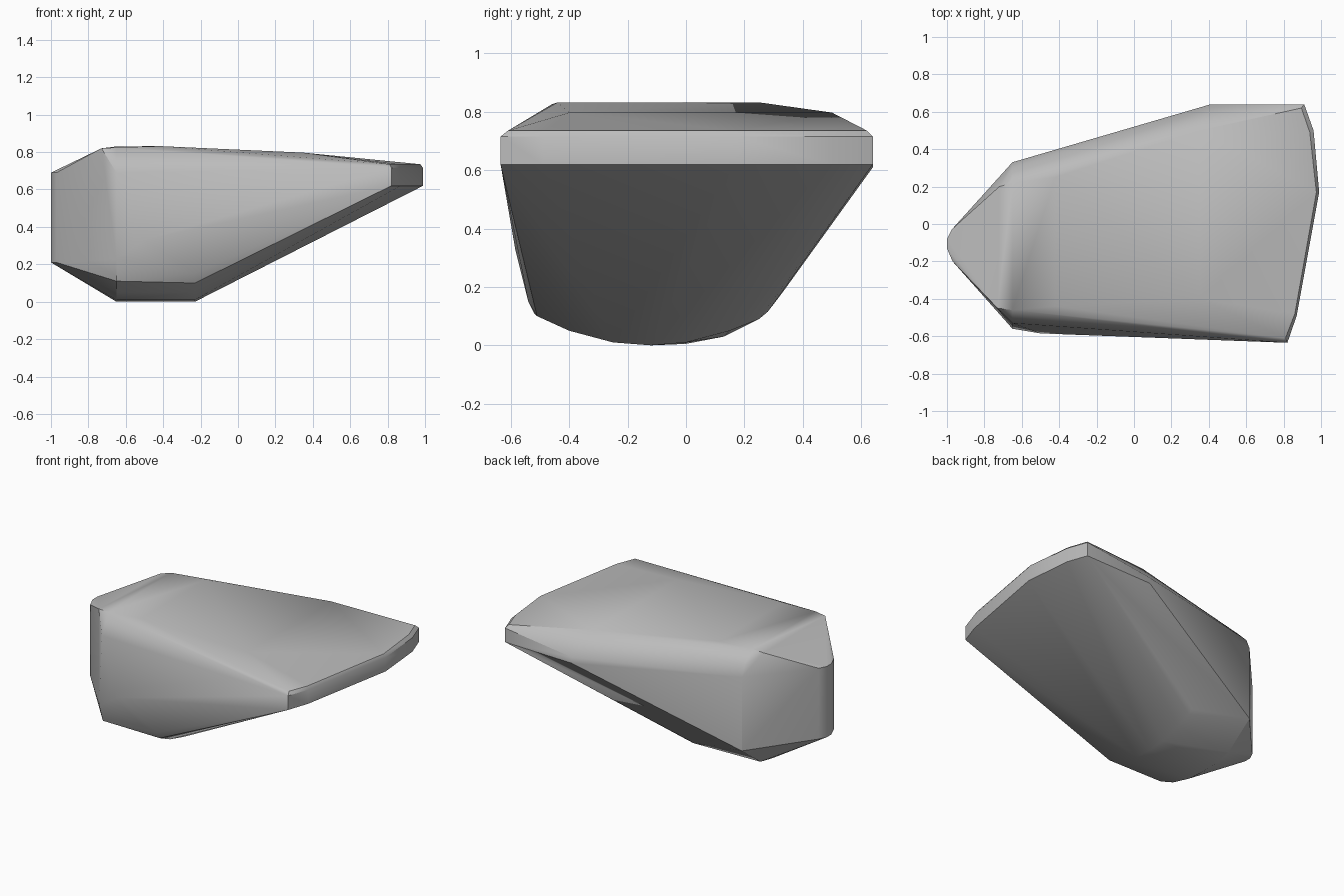
import bpy
import bmesh

# Remove the default cube
cube = bpy.data.objects.get("Cube")
if cube:
    bpy.data.objects.remove(cube, do_unlink=True)


def prism(outline, low, high):
    """Repeat a plan outline at two heights."""
    return [(x, y, z) for x, y in outline for z in (low, high)]


def section(x, profile):
    """Place a (y, z) profile at one x."""
    return [(x, y, z) for y, z in profile]


# Blunt upright nose
points = prism([(-1, -.13), (-1, -.08), (-.975, -.03), (-.97, -.2)], .21, .69)

# Thin curved rim on the wide end
points += prism([(.82, -.635), (.87, -.49), (.99, .17), (.96, .5), (.91, .64)], .62, .715)
points += prism([(.81, -.61), (.86, -.48), (.975, .17), (.94, .49), (.895, .62)], .64, .735)

# Thick shoulder behind the nose
points += section(-.65, [(-.46, .825), (-.53, .69), (-.56, .23), (-.52, .11), (-.4, .05),
                         (-.25, .01), (-.12, 0), (.0, .005), (.13, .03),
                         (.33, .18), (.33, .68), (.3, .75), (.22, .83)])
points += [(-.73, -.45, .82), (-.72, .2, .815)]

# Rounded keel, front bulge and back flank
points += section(-.23, [(-.54, .15), (-.51, .1), (-.4, .05), (-.25, .01), (-.12, 0),
                         (.0, .01), (.15, .05), (.25, .09), (.28, .115)])
points += [(-.5, -.585, .33), (.41, .64, .61), (.41, .64, .65)]

# Gently falling top
points += [(-.42, -.44, .832), (-.42, .25, .832), (.35, .5, .797), (.35, -.4, .797)]

# Wrap everything in one faceted stone
bm = bmesh.new()
for p in points:
    bm.verts.new(p)
hull = bmesh.ops.convex_hull(bm, input=bm.verts[:])
loose = [v for v in bm.verts if not v.link_faces]
bmesh.ops.delete(bm, geom=loose, context="VERTS")
bmesh.ops.dissolve_limit(bm, angle_limit=.03, verts=bm.verts[:], edges=bm.edges[:])
bmesh.ops.recalc_face_normals(bm, faces=bm.faces[:])
mesh = bpy.data.meshes.new("stone")
bm.to_mesh(mesh)
bm.free()

stone = bpy.data.objects.new("stone", mesh)
bpy.context.collection.objects.link(stone)

# Plain grey stone
grey = bpy.data.materials.new("stone_grey")
grey.use_nodes = True
colour = (.5, .5, .5, 1)
grey.diffuse_color = colour
grey.node_tree.nodes["Principled BSDF"].inputs["Base Color"].default_value = colour
mesh.materials.append(grey)

# Soft shading with the strong creases kept
bpy.context.view_layer.objects.active = stone
stone.select_set(True)
bpy.ops.object.shade_smooth_by_angle(angle=.55)
